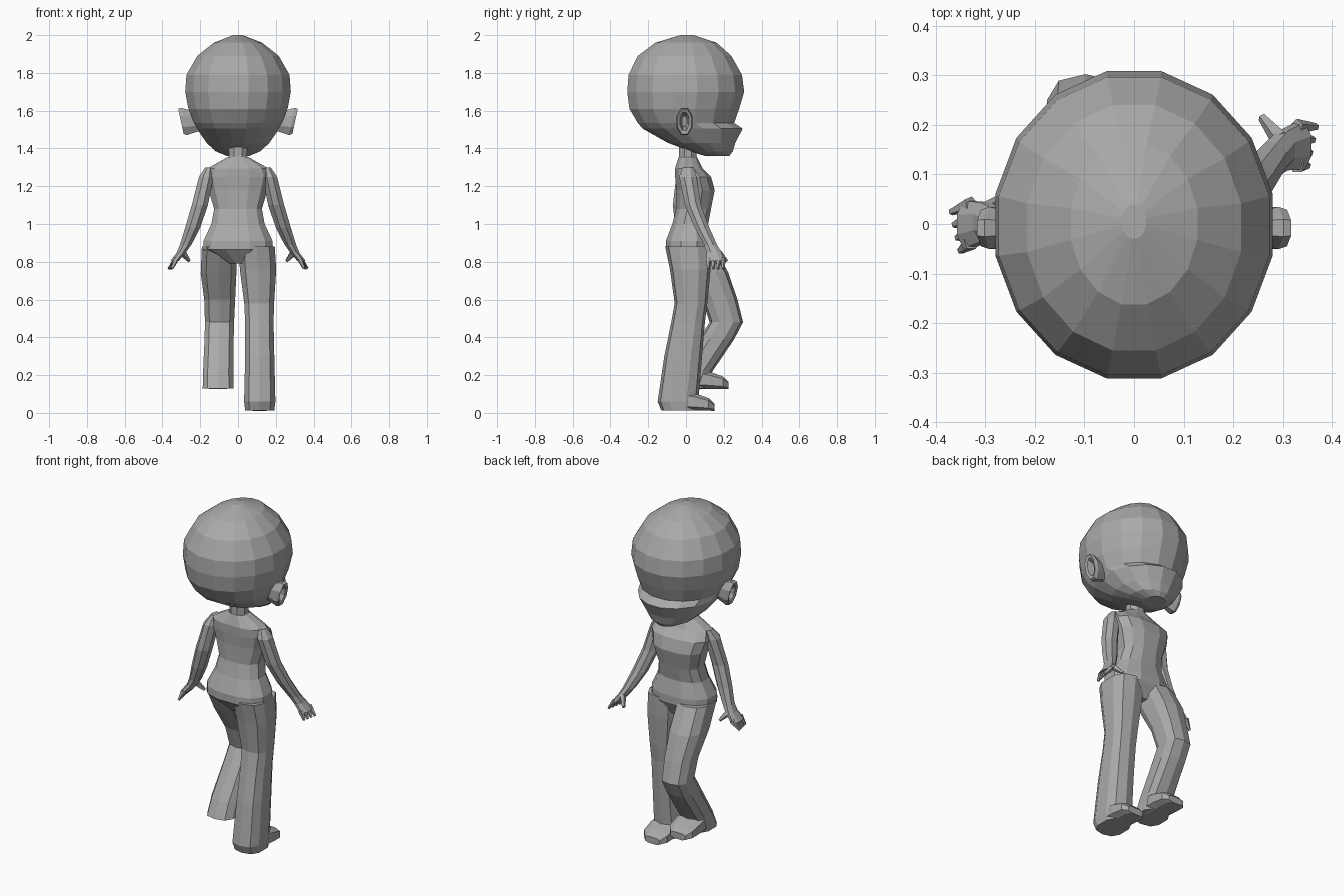
import bpy
import bmesh
import math
from mathutils import Vector

cube = bpy.data.objects.get("Cube")
if cube:
    bpy.data.objects.remove(cube, do_unlink=True)

grey = bpy.data.materials.new("plain_grey")
grey.use_nodes = True
tone = (0.4, 0.4, 0.4, 1)
grey.diffuse_color = tone
grey.node_tree.nodes["Principled BSDF"].inputs["Base Color"].default_value = tone


def outline(sides, power, phase):
    """Unit superellipse; a lower power gives squarer corners."""
    for i in range(sides):
        angle = math.tau * (i + phase) / sides
        c, s = math.cos(angle), math.sin(angle)
        yield math.copysign(abs(c) ** power, c), math.copysign(abs(s) ** power, s)


def skin(name, rings):
    """Flat-shaded tube through a list of closed point rings, capped at both ends."""
    bm = bmesh.new()
    loops = [[bm.verts.new(point) for point in ring] for ring in rings]
    for low, high in zip(loops, loops[1:]):
        count = len(low)
        for i in range(count):
            j = (i + 1) % count
            bm.faces.new((low[i], low[j], high[j], high[i]))
    bm.faces.new(loops[0][::-1])
    bm.faces.new(loops[-1])
    bmesh.ops.recalc_face_normals(bm, faces=bm.faces)
    mesh = bpy.data.meshes.new(name)
    bm.to_mesh(mesh)
    bm.free()
    mesh.materials.append(grey)
    part = bpy.data.objects.new(name, mesh)
    bpy.context.collection.objects.link(part)
    return part


def stack(name, levels, sides=10, power=1.0, phase=0.5):
    """Loft of level rings: height, centre x, half width, near y, far y."""
    rings = []
    for z, x, width, near, far in levels:
        mid, depth = (near + far) / 2, (far - near) / 2
        rings.append([(x + width * u, mid + depth * v, z)
                      for u, v in outline(sides, power, phase)])
    return skin(name, rings)


def spike(name, root, tip, radius):
    """Tapered finger between two points."""
    root, tip = Vector(root), Vector(tip)
    turn = (tip - root).to_track_quat('Z', 'Y')
    rings = [[center + turn @ Vector((u * size, v * size, 0))
              for u, v in outline(5, 1, 0)]
             for center, size in ((root, radius), (tip, radius * 0.45))]
    return skin(name, rings)


# Head, with a lip shelf standing out under the face
stack("head", [
    (1.36, 0, 0.06, 0.1, 0.23),
    (1.385, 0, 0.12, 0.02, 0.25),
    (1.43, 0, 0.17, -0.1, 0.265),
    (1.505, 0, 0.222, -0.235, 0.305),
    (1.535, 0, 0.236, -0.26, 0.26),
    (1.61, 0, 0.268, -0.305, 0.287),
    (1.7, 0, 0.285, -0.317, 0.314),
    (1.79, 0, 0.278, -0.31, 0.302),
    (1.89, 0, 0.22, -0.26, 0.245),
    (1.96, 0, 0.13, -0.165, 0.165),
    (2.0, 0, 0.025, -0.03, 0.04),
], sides=16)

# Neck and torso
stack("neck", [
    (1.3, 0, 0.07, -0.05, 0.08),
    (1.36, 0, 0.052, -0.04, 0.06),
    (1.44, 0, 0.055, -0.04, 0.065),
], sides=8)
stack("torso", [
    (0.79, 0.01, 0.06, -0.05, 0.1),
    (0.865, 0, 0.19, -0.11, 0.14),
    (0.91, 0, 0.188, -0.11, 0.14),
    (1.0, 0, 0.145, -0.075, 0.12),
    (1.08, 0, 0.13, -0.055, 0.135),
    (1.18, 0, 0.16, -0.055, 0.155),
    (1.25, 0, 0.18, -0.06, 0.135),
    (1.295, 0, 0.165, -0.06, 0.09),
    (1.355, 0, 0.055, -0.04, 0.06),
], sides=12, power=0.8)


# Ears: hollow cups leaning outward at the top
def ear(name, side):
    rings = []
    for x, wide, tall in ((0.2, 0.025, 0.05), (0.285, 0.046, 0.078),
                          (0.302, 0.04, 0.072), (0.296, 0.026, 0.052),
                          (0.255, 0.015, 0.03)):
        rings.append([(side * (x + 0.22 * tall * v), -0.008 + wide * u, 1.543 + tall * v)
                      for u, v in outline(8, 1, 0.5)])
    skin(name, rings)


# Arms: the swing carries the lower arm backward
def arm(prefix, side, swing):
    def place(x, y, z):
        return side * x, y - swing * (1.3 - z), z

    levels = []
    for z, x, y, width, depth in (
            (1.3, 0.155, 0.01, 0.02, 0.03), (1.25, 0.168, 0.01, 0.042, 0.05),
            (1.1, 0.202, 0.037, 0.046, 0.046), (0.98, 0.24, 0.085, 0.043, 0.042),
            (0.89, 0.277, 0.13, 0.033, 0.037), (0.85, 0.3, 0.148, 0.026, 0.043),
            (0.805, 0.335, 0.157, 0.024, 0.052)):
        px, py, pz = place(x, y, z)
        levels.append((pz, px, width, py - depth, py + depth))
    stack(prefix + "_arm", levels, sides=8)
    for i in range(4):
        y = 0.118 + 0.026 * i
        spike(prefix + "_finger", place(0.328, y, 0.815),
              place(0.35 + 0.006 * i, y, 0.763), 0.016)
    spike(prefix + "_thumb", place(0.295, 0.17, 0.85), place(0.258, 0.215, 0.805), 0.02)


# Feet: low wedges running toward the toes
def foot(name, x, start, ground):
    rings = []
    for step, width, height in ((0, 0.08, 0.12), (0.1, 0.083, 0.095),
                                (0.17, 0.078, 0.07), (0.2, 0.05, 0.04)):
        rings.append([(x + width * u, start + step, ground + height * (v + 1) / 2)
                      for u, v in outline(8, 0.6, 0.5)])
    skin(name, rings)


for label, sign, sway in (("left", 1, 0), ("right", -1, 0.32)):
    ear(label + "_ear", sign)
    arm(label, sign, sway)

# Standing leg with a flared hem
stack("left_leg", [
    (0.012, 0.115, 0.08, -0.13, 0.06),
    (0.06, 0.115, 0.086, -0.15, 0.065),
    (0.3, 0.115, 0.08, -0.115, 0.085),
    (0.48, 0.113, 0.078, -0.078, 0.1),
    (0.58, 0.112, 0.082, -0.06, 0.113),
    (0.76, 0.106, 0.1, -0.085, 0.13),
    (0.88, 0.1, 0.098, -0.11, 0.135),
], power=0.75)
foot("left_foot", 0.115, -0.05, 0.01)

# Stepping leg with the knee pushed forward
stack("right_leg", [
    (0.13, -0.105, 0.085, -0.07, 0.11),
    (0.22, -0.105, 0.083, -0.03, 0.14),
    (0.39, -0.1, 0.08, 0.07, 0.255),
    (0.48, -0.098, 0.08, 0.125, 0.302),
    (0.6, -0.097, 0.085, 0.085, 0.272),
    (0.74, -0.103, 0.098, 0.0, 0.225),
    (0.88, -0.1, 0.095, -0.08, 0.15),
], power=0.75)
foot("right_foot", -0.105, 0.025, 0.125)
